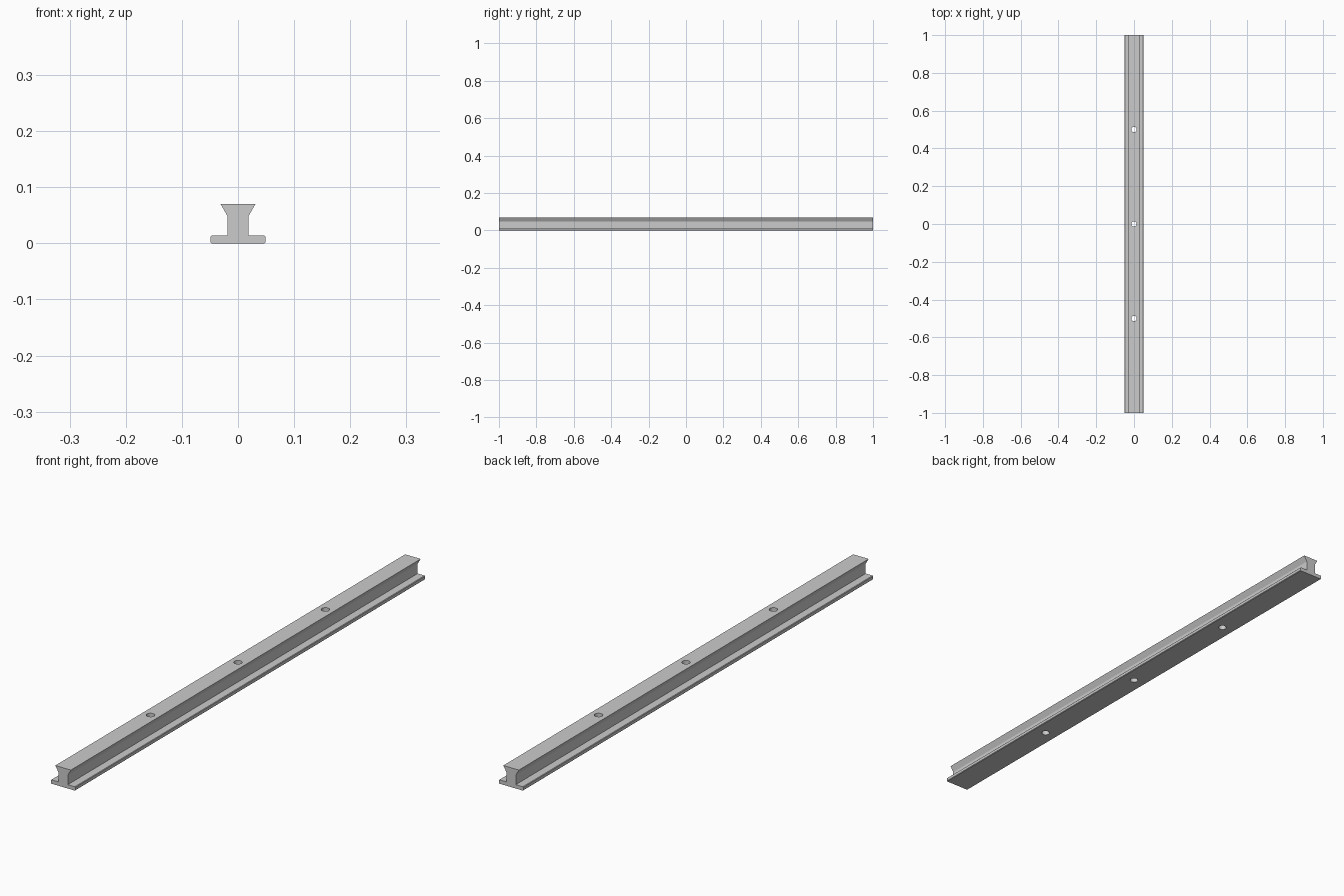
import bpy, bmesh
from mathutils import Matrix

if "Cube" in bpy.data.objects:
    bpy.data.objects.remove(bpy.data.objects["Cube"])

LENGTH = 2.0
HOLE_RADIUS = 0.014


def new_object(name, bm):
    bmesh.ops.recalc_face_normals(bm, faces=bm.faces[:])
    mesh = bpy.data.meshes.new(name)
    bm.to_mesh(mesh)
    bm.free()
    obj = bpy.data.objects.new(name, mesh)
    bpy.context.collection.objects.link(obj)
    return obj


# Rail: half cross-section (base flange, web, flared head), mirrored and extruded
half = [(0.047, 0), (0.049, 0.002), (0.049, 0.012), (0.047, 0.014),
        (0.019, 0.014), (0.019, 0.049), (0.031, 0.07)]
profile = half + [(-x, z) for x, z in reversed(half)]
bm = bmesh.new()
face = bm.faces.new([bm.verts.new((x, -LENGTH / 2, z)) for x, z in profile])
ext = bmesh.ops.extrude_face_region(bm, geom=[face])
bmesh.ops.translate(bm, vec=(0, LENGTH, 0),
                    verts=[v for v in ext["geom"] if isinstance(v, bmesh.types.BMVert)])
rail = new_object("rail", bm)

# Bolt hole cutters, spaced along the rail
bm = bmesh.new()
for y in (-0.5, 0, 0.5):
    bmesh.ops.create_cone(bm, cap_ends=True, segments=32, radius1=HOLE_RADIUS,
                          radius2=HOLE_RADIUS, depth=0.2,
                          matrix=Matrix.Translation((0, y, 0.035)))
cutter = new_object("bolt_hole_cutter", bm)
cutter.hide_render = True
cutter.hide_set(True)

holes = rail.modifiers.new("bolt_holes", "BOOLEAN")
holes.operation = "DIFFERENCE"
holes.solver = "EXACT"
holes.object = cutter
